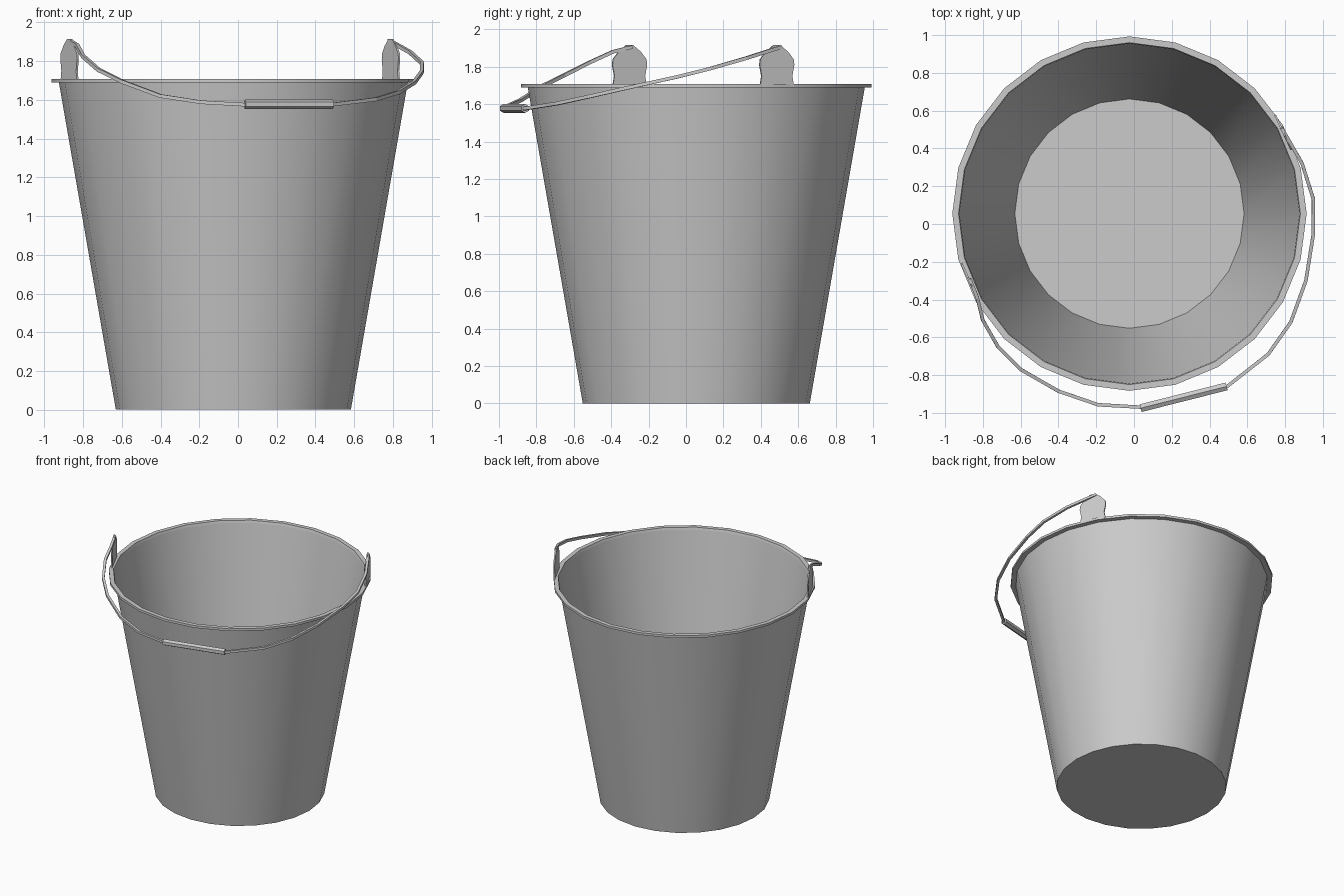
import bpy, bmesh, math
from mathutils import Vector

if "Cube" in bpy.data.objects:
    bpy.data.objects.remove(bpy.data.objects["Cube"])

SIDES = 24
CENTRE = Vector((-0.024, 0.055, 0))


def make_object(name, bm, smooth=False):
    mesh = bpy.data.meshes.new(name)
    bm.to_mesh(mesh)
    bm.free()
    ob = bpy.data.objects.new(name, mesh)
    bpy.context.collection.objects.link(ob)
    if smooth:
        bpy.ops.object.select_all(action='DESELECT')
        ob.select_set(True)
        bpy.context.view_layer.objects.active = ob
        bpy.ops.object.shade_smooth_by_angle(angle=math.radians(35))
    return ob


def lathe(name, profile, cap_start=False, closed=False):
    bm = bmesh.new()
    rings = []
    for r, z in profile:
        rings.append([bm.verts.new(CENTRE + Vector((
            r * math.cos(2 * math.pi * i / SIDES),
            r * math.sin(2 * math.pi * i / SIDES), z))) for i in range(SIDES)])
    pairs = list(zip(rings, rings[1:]))
    if closed:
        pairs.append((rings[-1], rings[0]))
    for a, b in pairs:
        for i in range(SIDES):
            j = (i + 1) % SIDES
            bm.faces.new((a[i], a[j], b[j], b[i]))
    if cap_start:
        bm.faces.new(rings[0][::-1])
    return make_object(name, bm, True)


def tube(name, points, radius, sides):
    # sweep a small polygon along a path
    bm = bmesh.new()
    pts = [Vector(p) for p in points]
    rings = []
    for k, p in enumerate(pts):
        t = (pts[min(k + 1, len(pts) - 1)] - pts[max(k - 1, 0)]).normalized()
        side = t.cross(Vector((0, 0, 1))).normalized()
        up = side.cross(t)
        rings.append([bm.verts.new(p + radius * (
            side * math.cos(2 * math.pi * (i + 0.5) / sides) +
            up * math.sin(2 * math.pi * (i + 0.5) / sides))) for i in range(sides)])
    for a, b in zip(rings, rings[1:]):
        for i in range(sides):
            j = (i + 1) % sides
            bm.faces.new((a[i], a[j], b[j], b[i]))
    bm.faces.new(rings[0])
    bm.faces.new(rings[-1])
    bmesh.ops.recalc_face_normals(bm, faces=bm.faces)
    return make_object(name, bm)


# bucket wall with flat base, and the folded rim
lathe("bucket_body", [(0.607, 0), (0.901, 1.69)], cap_start=True)
lathe("rim", [(0.9, 1.69), (0.938, 1.69), (0.938, 1.708), (0.905, 1.708)], closed=True)

# handle ears standing on the rim
half = [(0.1, 1.695), (0.09, 1.75), (0.102, 1.81), (0.098, 1.84), (0.065, 1.88), (0.02, 1.915)]
outline = half + [(-w, z) for w, z in reversed(half)]
angle = math.radians(25)
tangent = Vector((-math.sin(angle), math.cos(angle), 0))
outward = Vector((math.cos(angle), math.sin(angle), 0))
for name, pos in (("right_ear", (0.79, 0.485, 0)), ("left_ear", (-0.87, -0.302, 0))):
    bm = bmesh.new()
    base = Vector(pos) - outward * 0.005
    f = bm.faces.new([bm.verts.new(base + tangent * w + Vector((0, 0, z))) for w, z in outline])
    ext = bmesh.ops.extrude_face_region(bm, geom=[f])
    verts = [v for v in ext["geom"] if isinstance(v, bmesh.types.BMVert)]
    bmesh.ops.translate(bm, verts=verts, vec=outward * 0.01)
    bmesh.ops.recalc_face_normals(bm, faces=bm.faces)
    make_object(name, bm)

# wire handle resting against the front, hooked through both ears
tube("handle_wire", [
    (0.78, 0.51, 1.905), (0.81, 0.46, 1.89), (0.89, 0.32, 1.845), (0.95, 0.13, 1.79),
    (0.95, -0.05, 1.745), (0.91, -0.30, 1.69), (0.83, -0.52, 1.64), (0.71, -0.69, 1.603),
    (0.48, -0.87, 1.575), (0.04, -0.97, 1.575), (-0.19, -0.957, 1.588),
    (-0.40, -0.885, 1.62), (-0.60, -0.77, 1.695), (-0.72, -0.65, 1.755),
    (-0.80, -0.51, 1.825), (-0.83, -0.39, 1.88), (-0.87, -0.29, 1.905)], 0.013, 4)

# hand grip
tube("grip", [(0.035, -0.975, 1.577), (0.49, -0.86, 1.577)], 0.024, 6)
